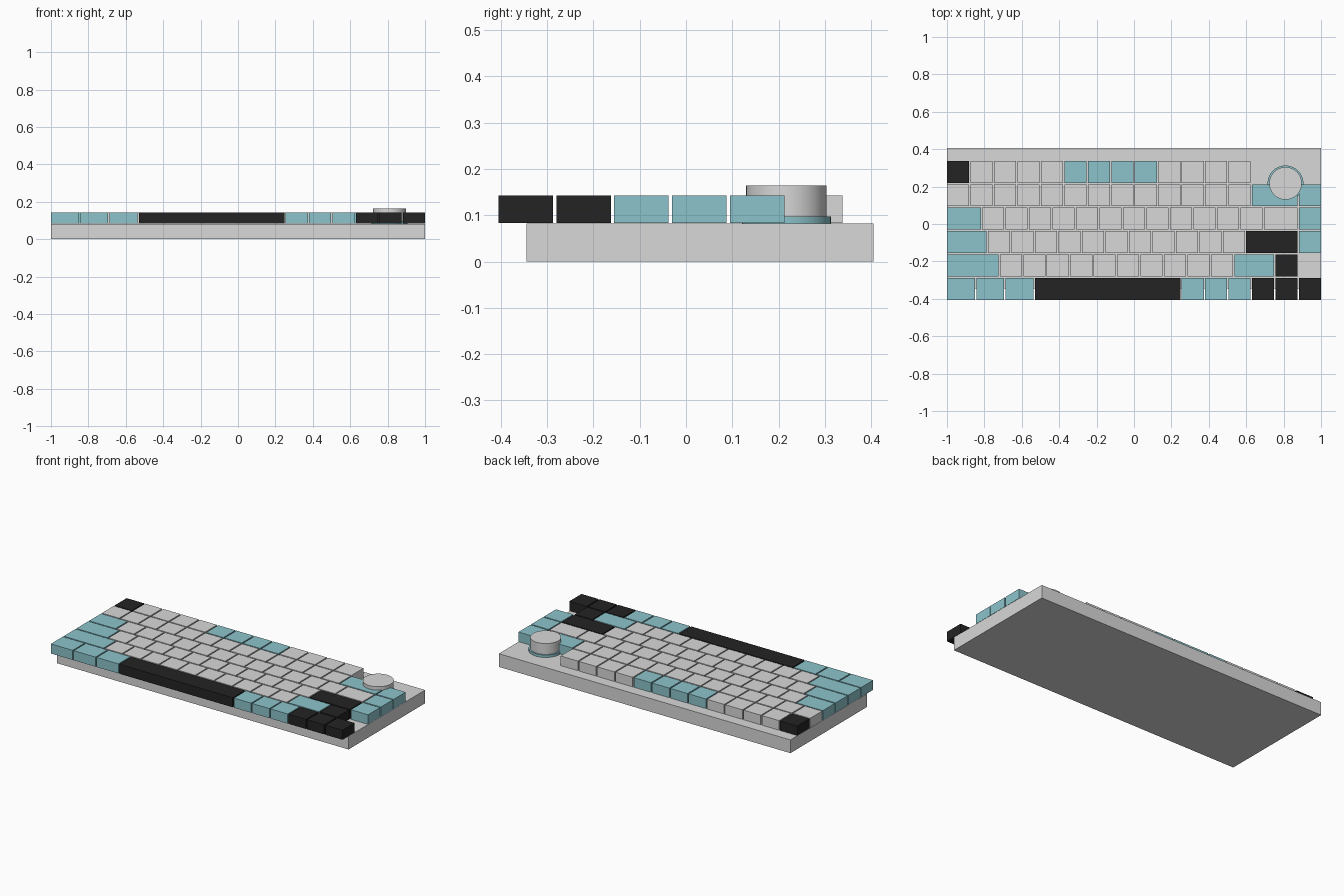
import bpy
import bmesh
import math

cube = bpy.data.objects.get("Cube")
if cube:
    bpy.data.objects.remove(cube, do_unlink=True)


def make_material(name, colour):
    mat = bpy.data.materials.new(name)
    mat.use_nodes = True
    mat.diffuse_color = (*colour, 1)
    mat.node_tree.nodes["Principled BSDF"].inputs["Base Color"].default_value = (*colour, 1)
    return mat


GREY = make_material("light grey", (0.69, 0.69, 0.69))
TEAL = make_material("soft teal", (0.26, 0.55, 0.60))
BLACK = make_material("near black", (0.017, 0.017, 0.017))


def finish(name, bm, mat):
    mesh = bpy.data.meshes.new(name)
    bm.to_mesh(mesh)
    bm.free()
    mesh.materials.append(mat)
    obj = bpy.data.objects.new(name, mesh)
    bpy.context.collection.objects.link(obj)
    return obj


def box(name, low, high, mat):
    bm = bmesh.new()
    bmesh.ops.create_cube(bm, size=1)
    for v in bm.verts:
        v.co = [a + (b - a) * (c + 0.5) for a, b, c in zip(low, high, v.co)]
    return finish(name, bm, mat)


def disc(name, x, y, radius, bottom, top, mat):
    bm = bmesh.new()
    bmesh.ops.create_cone(bm, cap_ends=True, segments=48, radius1=radius,
                          radius2=radius, depth=top - bottom)
    bmesh.ops.translate(bm, vec=(x, y, (bottom + top) / 2), verts=bm.verts)
    obj = finish(name, bm, mat)
    bpy.ops.object.select_all(action='DESELECT')
    obj.select_set(True)
    bpy.context.view_layer.objects.active = obj
    bpy.ops.object.shade_smooth_by_angle(angle=math.radians(35))
    return obj


# Case
CASE_TOP = 0.082
box("case", (-1, -0.345, 0), (1, 0.405, CASE_TOP), GREY)

# Keys: each row lists (name, colour, width in key units, count), left to right
PITCH = 0.1255
GAP = 0.0075
ROWS = [
    [("escape_key", BLACK, 1, 1), ("number_key", GREY, 1, 4),
     ("accent_number_key", TEAL, 1, 4), ("end_number_key", GREY, 1, 4)],
    [("upper_key", GREY, 1, 13), ("backspace_key", TEAL, 2, 1), ("upper_side_key", TEAL, 1, 1)],
    [("tab_key", TEAL, 1.5, 1), ("top_letter_key", GREY, 1, 12),
     ("slash_key", GREY, 1.5, 1), ("middle_side_key", TEAL, 1, 1)],
    [("caps_key", TEAL, 1.75, 1), ("home_letter_key", GREY, 1, 11),
     ("enter_key", BLACK, 2.25, 1), ("lower_side_key", TEAL, 1, 1)],
    [("left_shift_key", TEAL, 2.25, 1), ("bottom_letter_key", GREY, 1, 10),
     ("right_shift_key", TEAL, 1.75, 1), ("up_arrow_key", BLACK, 1, 1)],
    [("left_modifier_key", TEAL, 1.25, 3), ("space_bar", BLACK, 6.25, 1),
     ("right_modifier_key", TEAL, 1, 3), ("arrow_key", BLACK, 1, 3)],
]
for row, groups in enumerate(ROWS):
    back = 0.3375 - row * 0.125
    x = -1
    for name, mat, width, count in groups:
        for i in range(count):
            label = name if count == 1 else f"{name}_{i + 1}"
            box(label, (x, back - 0.1175, CASE_TOP + 0.001),
                (x + width * PITCH - GAP, back, 0.1425), mat)
            x += width * PITCH

# Rotary knob on its collar
disc("knob_collar", 0.81, 0.217, 0.096, CASE_TOP, 0.097, TEAL)
disc("knob", 0.81, 0.217, 0.087, 0.097, 0.164, GREY)
